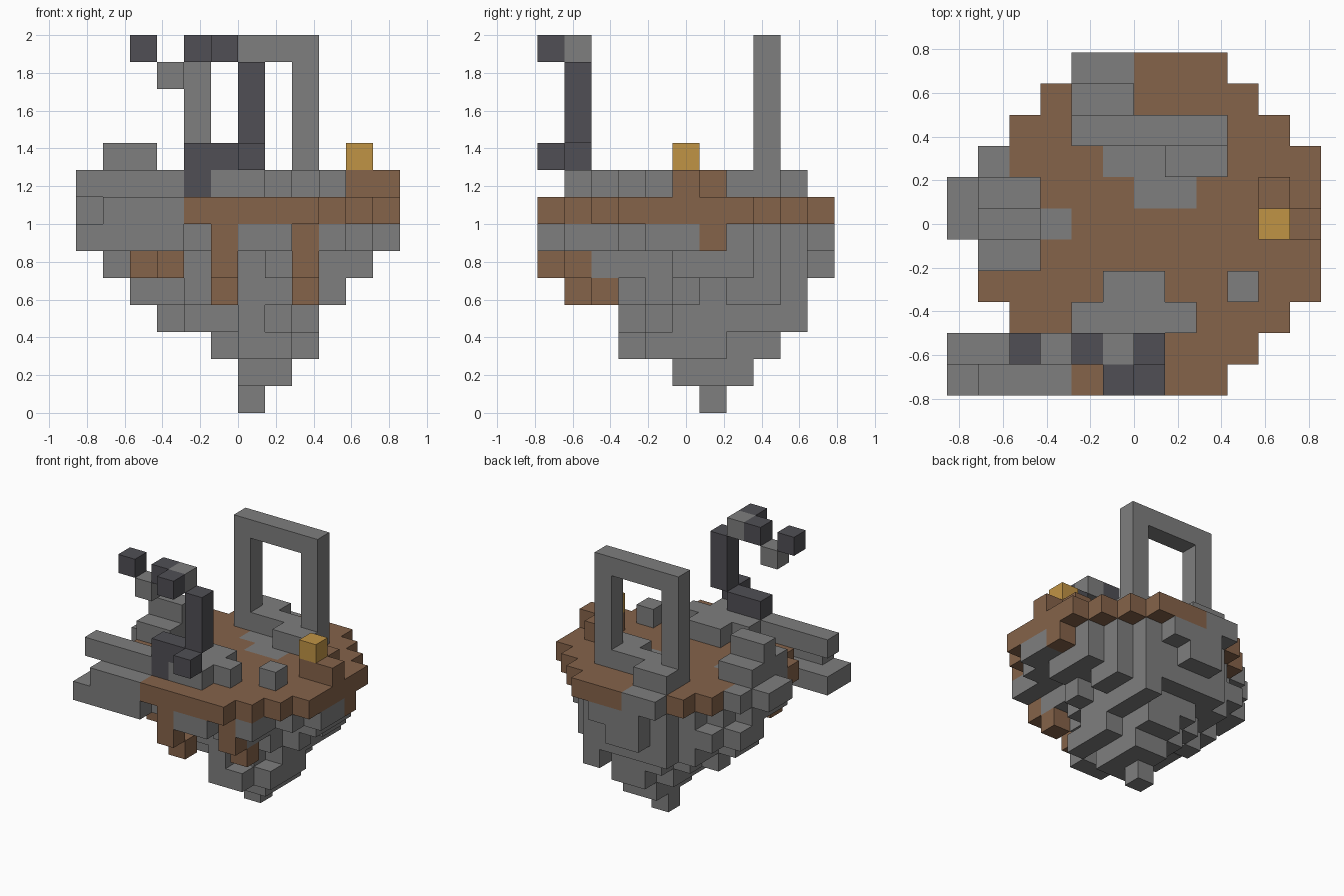
import bpy, bmesh, random
from mathutils import Vector

cube = bpy.data.objects.get("Cube")
if cube:
    bpy.data.objects.remove(cube)

random.seed(7)
UNIT = 1 / 7
SHIFT = Vector((0, -5.5, 0))


def material(name, r, g, b):
    mat = bpy.data.materials.new(name)
    mat.use_nodes = True
    mat.diffuse_color = (r, g, b, 1)
    mat.node_tree.nodes["Principled BSDF"].inputs["Base Color"].default_value = (r, g, b, 1)
    return mat


STONE = material("grey stone", .21, .21, .21)
SOIL = material("brown soil", .235, .125, .068)
IRON = material("dark iron", .08, .078, .09)
GOLD = material("gold", .53, .295, .06)

cells = {}  # block position -> (part name, material)


def box(part, mat, xs, ys, zs):
    """Fill a block range; each range is a single index or a (first, last) pair."""
    spans = [range(s[0], s[1] + 1) if isinstance(s, tuple) else (s,) for s in (xs, ys, zs)]
    for x in spans[0]:
        for y in spans[1]:
            for z in spans[2]:
                cells[x, y, z] = (part, mat)


def octagon(part, mat, z, cx, cy, a, b, total):
    """Fill one layer with a chamfered rectangle of blocks."""
    for x in range(-6, 6):
        for y in range(11):
            dx, dy = abs(x - cx), abs(y - cy)
            if dx <= a and dy <= b and dx + dy <= total:
                cells[x, y, z] = (part, mat)


def roughen(chance):
    """Knock the lowest block off random columns, leaving the tip whole."""
    for x in range(-6, 6):
        for y in range(11):
            column = [z for z in range(6) if (x, y, z) in cells]
            if column and column[0] > 1 and random.random() < chance:
                del cells[x, y, column[0]]


# tapering ragged rock underside, tip first
box("rock", STONE, 0, 6, 0)
octagon("rock", STONE, 1, .5, 6, .5, 1, 1.5)
octagon("rock", STONE, 2, .5, 5.5, 1.5, 2.5, 3)
octagon("rock", STONE, 3, -.5, 6, 2.5, 3, 4)
octagon("rock", STONE, 4, -.5, 6, 3.5, 3, 5)
octagon("rock", STONE, 5, -.5, 6, 4.5, 4, 6)
octagon("rock", STONE, 6, 0, 5, 5, 5, 6)
roughen(.45)
box("rock", STONE, 3, 1, 6)

# columns that fix the outline of the rock
box("rock", STONE, 2, (8, 9), (3, 5))
box("rock", STONE, 3, 8, (4, 5))
box("rock", STONE, 0, 3, (2, 5))
box("rock", STONE, -1, 6, (2, 5))
box("rock", STONE, 2, 6, (2, 5))
box("rock", STONE, -3, 6, (3, 5))
box("rock", STONE, -4, 6, (4, 5))
box("rock", STONE, -5, 6, 5)
box("rock", STONE, 4, 6, 5)
box("rock", STONE, 0, 10, 5)

# soil deck
octagon("deck", SOIL, 7, 0, 5, 5, 5, 7)

# soil running down the rock
box("soil_drip", SOIL, -1, 0, (5, 6))
box("soil_drip", SOIL, -1, 1, 4)
box("soil_drip", SOIL, 2, 1, (5, 6))
box("soil_drip", SOIL, 2, 2, 4)
box("rock", STONE, 2, 2, 5)
box("soil_drip", SOIL, -3, 2, 5)
box("soil_drip", SOIL, -4, 3, 5)
box("soil_drip", SOIL, 5, 6, 6)

# stone paving set into the deck
box("paving", STONE, (-2, -1), (9, 10), 7)
box("paving", STONE, (-1, 0), 7, 7)
box("paving", STONE, (0, 1), 6, 7)
box("paving", STONE, -5, 7, 7)
box("paving", STONE, -3, 5, 7)

# boulders on the right edge
box("boulder", STONE, -6, (5, 6), 7)
box("boulder", STONE, (-5, -4), (4, 6), (7, 8))
box("boulder", STONE, (-5, -4), 5, 9)

# beams reaching out at the front
box("lower_beam", STONE, (-6, -3), (0, 1), 6)
box("lower_beam", STONE, (-5, -3), 0, 7)
box("upper_beam", STONE, (-6, 0), 1, 8)

# low stones on the deck
box("front_step", STONE, (-2, 1), 2, 8)
box("front_step", STONE, (-1, 0), 3, 8)
box("loose_stone", STONE, 3, 3, 8)
box("gate_step", STONE, (1, 2), 7, 8)
box("gate_step", STONE, (-2, -1), 9, 8)

# tall open gate
box("gate", STONE, (-2, 2), 8, 8)
box("gate", STONE, (-2, 2), 8, 13)
for x in (-2, 2):
    box("gate", STONE, x, 8, (9, 12))

# iron post with its hook
box("post_base", IRON, -2, 1, 8)
box("post_base", IRON, (-2, -1), 1, 9)
box("post_base", IRON, 0, 0, 9)
box("post", IRON, 0, 1, (10, 12))
box("hook", IRON, -1, 0, 13)
box("hook", STONE, -1, 1, 13)
box("hook", IRON, -2, 1, 13)
box("hook", STONE, -3, 1, 12)
box("hook", IRON, -4, 1, 13)

# soil mound with a gold block
box("mound", SOIL, (4, 5), 5, 8)
box("mound", SOIL, 4, 6, 8)
box("gold_block", GOLD, 4, 5, 9)


def build(part):
    """Make one object from the exposed block faces of a part."""
    bm = bmesh.new()
    mats = []
    for pos, (name, mat) in cells.items():
        if name != part:
            continue
        if mat not in mats:
            mats.append(mat)
        centre = Vector(pos) + Vector((.5, .5, .5))
        for axis in range(3):
            for sign in (-1, 1):
                n = Vector()
                n[axis] = sign
                if tuple(int(c) for c in Vector(pos) + n) in cells:
                    continue
                u = Vector((n.y, n.z, n.x))
                v = n.cross(u)
                ring = [centre + (n + u * s + v * t) / 2
                        for s, t in ((-1, -1), (1, -1), (1, 1), (-1, 1))]
                face = bm.faces.new([bm.verts.new((p + SHIFT) * UNIT) for p in ring])
                face.material_index = mats.index(mat)
    bmesh.ops.remove_doubles(bm, verts=bm.verts, dist=UNIT / 100)
    mesh = bpy.data.meshes.new(part)
    bm.to_mesh(mesh)
    bm.free()
    for mat in mats:
        mesh.materials.append(mat)
    bpy.context.collection.objects.link(bpy.data.objects.new(part, mesh))


for part in dict.fromkeys(name for name, mat in cells.values()):
    build(part)
